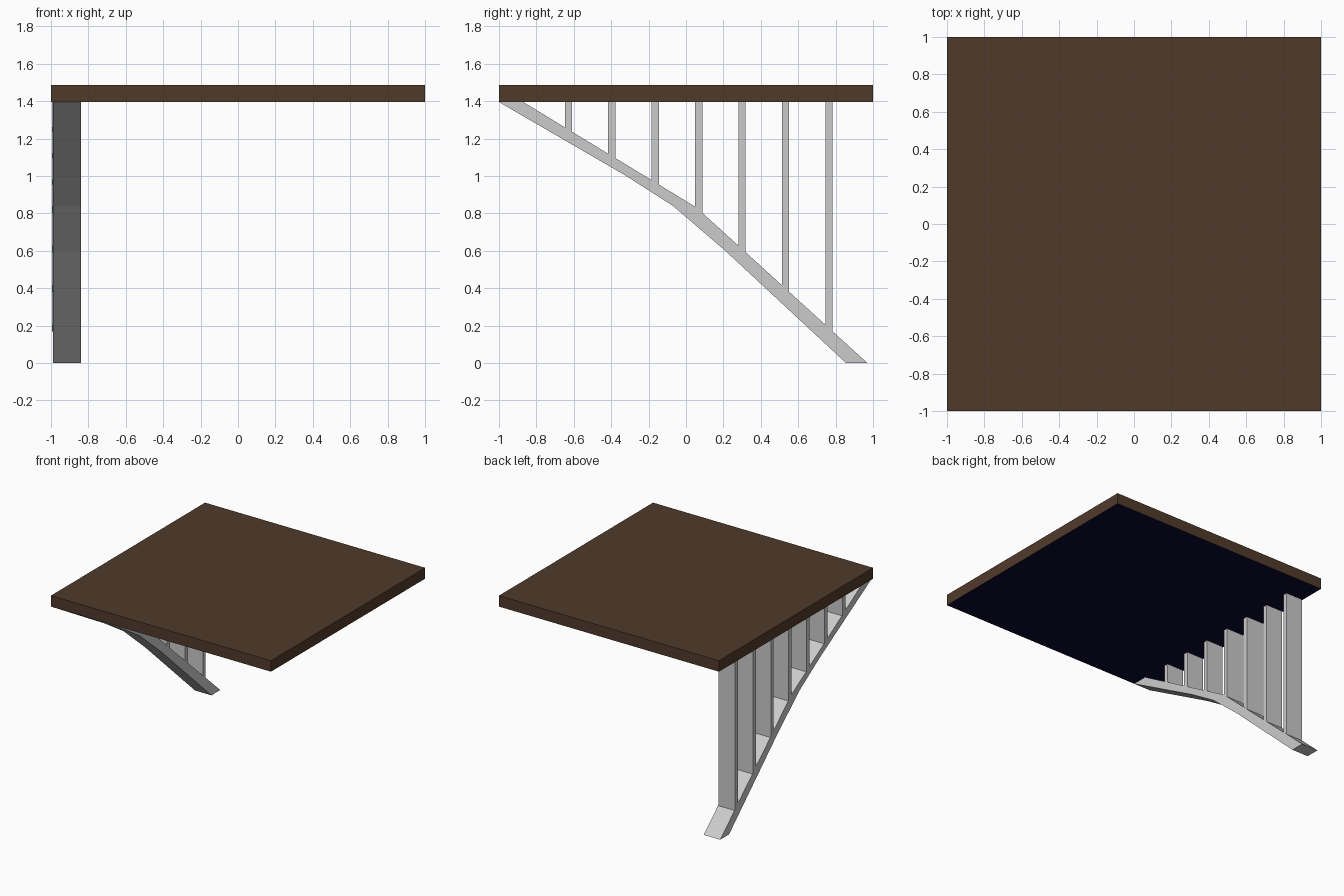
import bpy, bmesh

if "Cube" in bpy.data.objects:
    bpy.data.objects.remove(bpy.data.objects["Cube"])

TOP = 1.395  # underside of the slab


def material(name, rgb):
    m = bpy.data.materials.new(name)
    m.diffuse_color = (*rgb, 1)
    m.use_nodes = True
    m.node_tree.nodes["Principled BSDF"].inputs["Base Color"].default_value = m.diffuse_color
    return m


def prism(name, profile, x0, x1):
    """Extrude a (y, z) profile along x."""
    bm = bmesh.new()
    face = bm.faces.new([bm.verts.new((x0, y, z)) for y, z in profile])
    ext = bmesh.ops.extrude_face_region(bm, geom=[face])["geom"]
    verts = [g for g in ext if isinstance(g, bmesh.types.BMVert)]
    bmesh.ops.translate(bm, verts=verts, vec=(x1 - x0, 0, 0))
    bmesh.ops.recalc_face_normals(bm, faces=bm.faces)
    mesh = bpy.data.meshes.new(name)
    bm.to_mesh(mesh)
    bm.free()
    obj = bpy.data.objects.new(name, mesh)
    bpy.context.collection.objects.link(obj)
    return obj


# Slab: brown with a dark blue underside
slab = prism("platform_slab", [(-1, TOP), (1, TOP), (1, 1.485), (-1, 1.485)], -1, 1)
slab.data.materials.append(material("brown", (0.08, 0.043, 0.023)))
slab.data.materials.append(material("dark_blue", (0.003, 0.002, 0.03)))
for p in slab.data.polygons:
    p.material_index = 1 if p.normal.z < -0.5 else 0

# Bent diagonal beam under the left edge
upper = [(-0.87, TOP), (-0.38, 1.097), (0.055, 0.832), (0.97, 0)]
lower = [(0.855, 0), (0.21, 0.6), (-0.07, 0.84), (-0.32, 1.0), (-1.0, TOP)]
prism("diagonal_beam", upper + lower, -0.99, -0.84)


def beam_top(y):
    for (y0, z0), (y1, z1) in zip(upper, upper[1:]):
        if y <= y1:
            return z0 + (z1 - z0) * (y - y0) / (y1 - y0)


# Upright posts, cut to the slope of the beam
for i in range(7):
    y = -0.629 + i * 0.2323
    a, b = y - 0.019, y + 0.019
    prism(f"post_{i + 1}", [(a, beam_top(a)), (b, beam_top(b)), (b, TOP), (a, TOP)],
          -0.994, -0.842)
